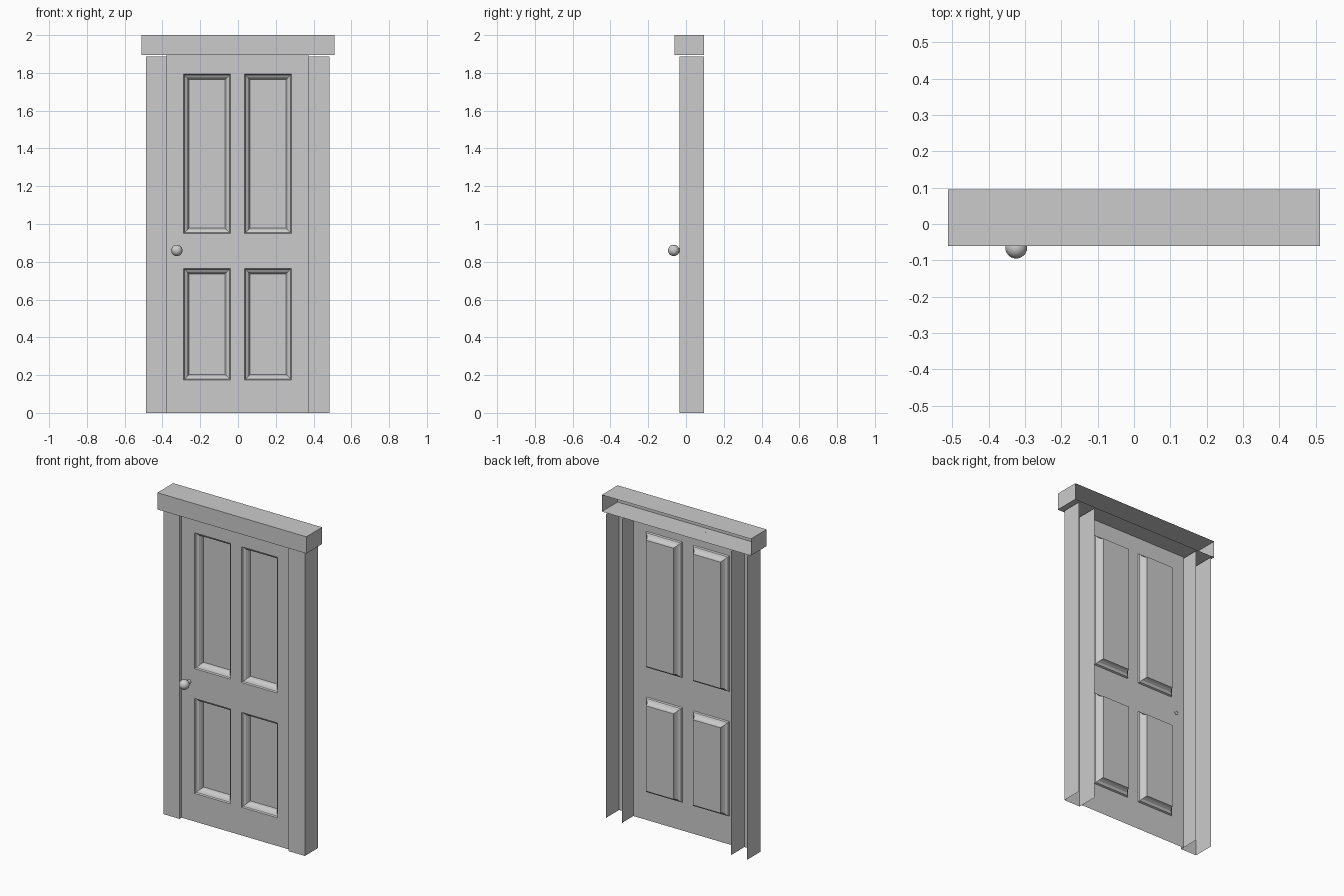
import bpy, bmesh, math
from mathutils import Matrix, Vector

if "Cube" in bpy.data.objects:
    bpy.data.objects.remove(bpy.data.objects["Cube"])


def finish(name, bm):
    mesh = bpy.data.meshes.new(name)
    bm.to_mesh(mesh)
    bm.free()
    obj = bpy.data.objects.new(name, mesh)
    bpy.context.collection.objects.link(obj)
    return obj


def open_box(name, lo, hi, open_sides):
    """Thin-walled box with the faces along the given directions removed."""
    lo, hi = Vector(lo), Vector(hi)
    bm = bmesh.new()
    bmesh.ops.create_cube(bm, size=1)
    bm.normal_update()
    gone = [f for f in bm.faces
            if any(f.normal.dot(Vector(d)) > 0.9 for d in open_sides)]
    bmesh.ops.delete(bm, geom=gone, context='FACES')
    bmesh.ops.transform(bm, verts=bm.verts, matrix=Matrix.Translation((lo + hi) / 2)
                        @ Matrix.Diagonal((hi - lo).to_4d()))
    return finish(name, bm)


BACK, UP, DOWN = (0, 1, 0), (0, 0, 1), (0, 0, -1)
CX = -0.0025       # middle of the door
DOOR_Y = -0.015    # door face, slightly behind the jambs

# Frame: hollow jambs and header, open at the back
for name, x0, x1 in (("left_jamb", -0.487, -0.377), ("right_jamb", 0.372, 0.484)):
    open_box(name, (x0, -0.035, 0), (x1, 0.095, 1.888), (BACK, UP, DOWN))
open_box("header", (-0.512, -0.06, 1.896), (0.512, 0.095, 2.0), (BACK,))

# Door: a sheet divided by stiles and rails, panels pressed in with a moulding
xs = [CX + v for v in (-0.375, -0.285, -0.038, 0.038, 0.285, 0.375)]
zs = [0, 0.175, 0.764, 0.95, 1.793, 1.896]
bm = bmesh.new()
grid = [[bm.verts.new((x, DOOR_Y, z)) for x in xs] for z in zs]
panels = []
for r in range(5):
    for c in range(5):
        f = bm.faces.new((grid[r][c], grid[r][c + 1],
                          grid[r + 1][c + 1], grid[r + 1][c]))
        if r % 2 and c % 2:
            panels.append(f)
bm.normal_update()
for step, depth in ((0.004, 0.010), (0.013, 0.008), (0.008, 0.014), (0.004, 0.015)):
    bmesh.ops.inset_individual(bm, faces=panels, thickness=step,
                               depth=-depth, use_even_offset=True)
finish("panelled_door", bm)

# Knob: turned ball on a short stem
R, KY = 0.03, -0.065
profile = [(0.012, DOOR_Y + 0.002), (0.012, KY + R * math.cos(math.asin(0.4)))]
for i in range(2, 13):
    a = math.pi * i / 12
    profile.append((R * math.sin(a), KY + R * math.cos(a)))
bm = bmesh.new()
pts = [bm.verts.new((r, y, 0)) for r, y in profile]
edges = [bm.edges.new(p) for p in zip(pts, pts[1:])]
bmesh.ops.spin(bm, geom=pts + edges, cent=(0, 0, 0), axis=(0, 1, 0),
               angle=math.tau, steps=24)
bmesh.ops.remove_doubles(bm, verts=bm.verts, dist=0.0005)
bmesh.ops.recalc_face_normals(bm, faces=bm.faces)
bmesh.ops.translate(bm, verts=bm.verts, vec=(-0.324, 0, 0.86))
knob = finish("door_knob", bm)
bpy.context.view_layer.objects.active = knob
knob.select_set(True)
bpy.ops.object.shade_smooth_by_angle(angle=math.radians(40))
